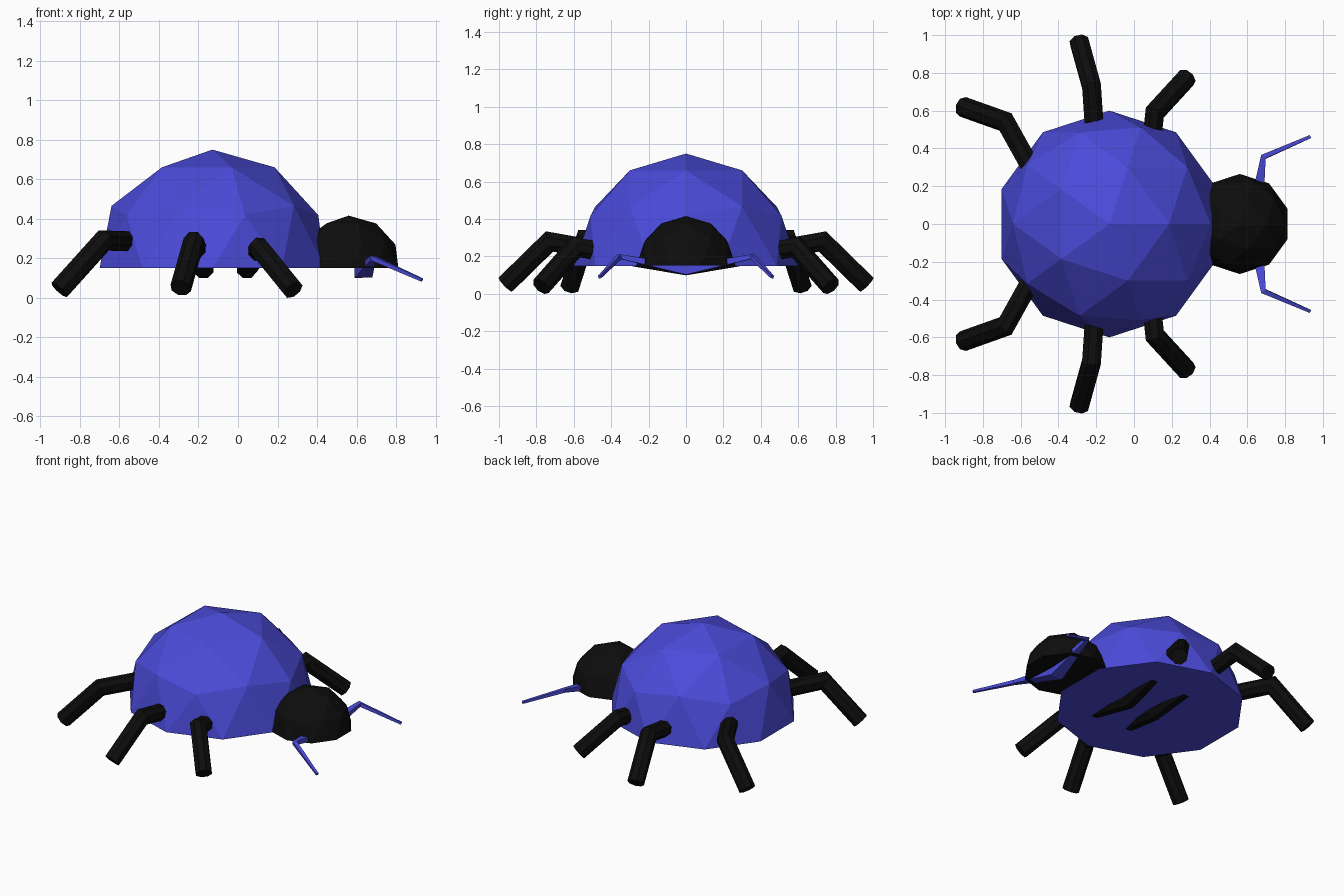
import bpy, bmesh, math
from mathutils import Vector

if "Cube" in bpy.data.objects:
    bpy.data.objects.remove(bpy.data.objects["Cube"])


def material(name, color):
    m = bpy.data.materials.new(name)
    m.diffuse_color = (*color, 1)
    m.use_nodes = True
    m.node_tree.nodes["Principled BSDF"].inputs["Base Color"].default_value = m.diffuse_color
    return m


BLUE = material("shell blue", (0.07, 0.07, 0.70))
BLACK = material("matte black", (0.004, 0.004, 0.004))


def finish(bm, name, mat):
    bmesh.ops.recalc_face_normals(bm, faces=bm.faces)
    me = bpy.data.meshes.new(name)
    bm.to_mesh(me)
    bm.free()
    me.materials.append(mat)
    ob = bpy.data.objects.new(name, me)
    bpy.context.collection.objects.link(ob)
    return ob


def dome(name, x, z, radius, mat):
    """Upper half of a low-poly ball with a flat base."""
    bm = bmesh.new()
    bmesh.ops.create_icosphere(bm, subdivisions=2, radius=radius)
    low = [v for v in bm.verts if v.co.z < -0.01 * radius]
    bmesh.ops.delete(bm, geom=low, context='VERTS')
    bmesh.ops.contextual_create(bm, geom=[e for e in bm.edges if e.is_boundary])
    bmesh.ops.translate(bm, vec=(x, 0, z), verts=bm.verts)
    return finish(bm, name, mat)


def limb(name, path, sizes, sides, mat):
    """Mitred tube from the centre plane outward, mirrored across y = 0."""
    pts = [Vector(p) for p in path]
    dirs = [(b - a).normalized() for a, b in zip(pts, pts[1:])]
    u = dirs[0].cross(Vector((0, 0, 1))).normalized()
    v = u.cross(dirs[0])
    bm = bmesh.new()
    rings = []
    offs = None
    for i, (p, (w, h)) in enumerate(zip(pts, sizes)):
        d = dirs[max(i - 1, 0)]
        if i == 0:
            n = Vector((0, 1, 0))
        elif i == len(pts) - 1:
            n = d
        else:
            n = dirs[i - 1] + dirs[i]
        k = 1 / math.cos(math.pi / sides)
        if offs is None:
            w0, h0 = w, h
            ang = [2 * math.pi * (j + 0.5) / sides for j in range(sides)]
            offs = [(u * math.cos(a) * w + v * math.sin(a) * h) * k for a in ang]
        elif i == 1:
            offs = [(u * math.cos(a) * w + v * math.sin(a) * h) * k for a in ang]
        else:
            offs = [o * (w / sizes[i - 1][0]) for o in offs]
        offs = [o - d * (o.dot(n) / d.dot(n)) for o in offs]
        rings.append([bm.verts.new(p + o) for o in offs])
    for a, b in zip(rings, rings[1:]):
        for j in range(sides):
            bm.faces.new((a[j], a[(j + 1) % sides], b[(j + 1) % sides], b[j]))
    bm.faces.new(rings[-1])
    ob = finish(bm, name, mat)
    mod = ob.modifiers.new("mirror", 'MIRROR')
    mod.use_axis = (False, True, False)
    mod.merge_threshold = 0.0005
    return ob


# Shell and head
dome("body_shell", -0.13, 0.15, 0.60, BLUE)
dome("head", 0.56, 0.151, 0.265, BLACK)

# Three pairs of legs: centre, knee, foot
leg = [(0.05, 0.05)] * 3
limb("front_legs", [(0.045, 0, 0.15), (0.11, 0.59, 0.25), (0.28, 0.775, 0.04)], leg, 8, BLACK)
limb("middle_legs", [(-0.175, 0, 0.15), (-0.225, 0.73, 0.28), (-0.29, 0.965, 0.05)], leg, 8, BLACK)
limb("back_legs", [(-0.38, 0, 0.28), (-0.68, 0.54, 0.29), (-0.905, 0.62, 0.04)], leg, 8, BLACK)

# Tapered bent antennae
limb("antennae", [(0.635, 0, 0.127), (0.685, 0.355, 0.20), (0.932, 0.462, 0.09)],
     [(0.045, 0.025), (0.013, 0.012), (0.008, 0.008)], 4, BLUE)
